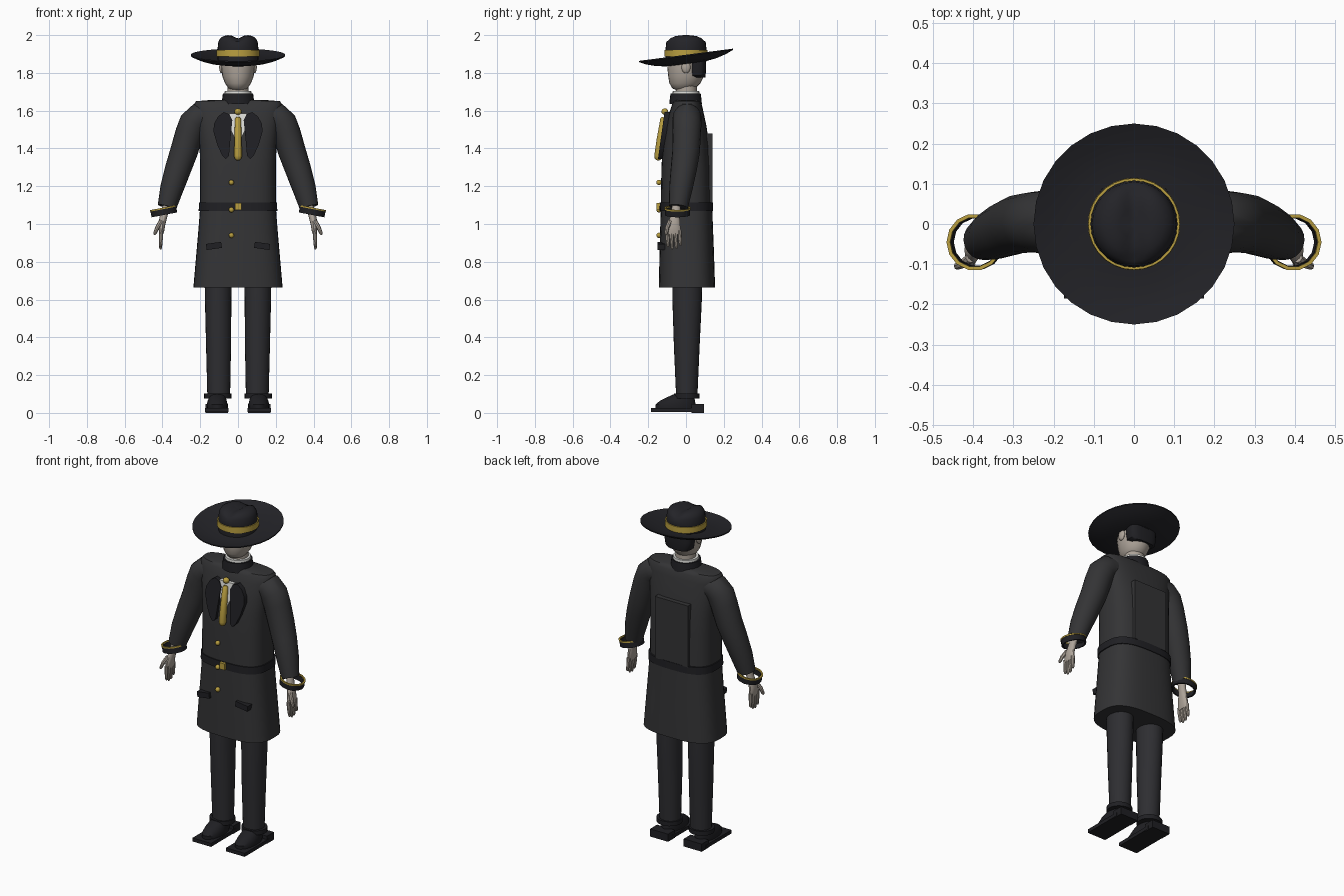
import bpy, bmesh, math
from mathutils import Vector, Matrix

if "Cube" in bpy.data.objects:
    bpy.data.objects.remove(bpy.data.objects["Cube"])

def mat(name, r, g, b):
    m = bpy.data.materials.new(name)
    m.diffuse_color = (r, g, b, 1)
    m.use_nodes = True
    m.node_tree.nodes["Principled BSDF"].inputs["Base Color"].default_value = m.diffuse_color
    return m

COAT = mat("coat_cloth", .034, .034, .036)
DARK = mat("dark_cloth", .014, .014, .017)
HAT = mat("hat_felt", .017, .017, .021)
PANTS = mat("trouser_cloth", .027, .027, .031)
GOLD = mat("gold", .48, .34, .05)
SKIN = mat("skin_tone", .42, .37, .32)
WHITE = mat("shirt_white", .72, .72, .69)

def finish(name, bm, m, mirror=False, angle=35):
    bmesh.ops.recalc_face_normals(bm, faces=bm.faces)
    me = bpy.data.meshes.new(name)
    bm.to_mesh(me)
    bm.free()
    me.materials.append(m)
    ob = bpy.data.objects.new(name, me)
    bpy.context.collection.objects.link(ob)
    bpy.ops.object.select_all(action='DESELECT')
    ob.select_set(True)
    bpy.context.view_layer.objects.active = ob
    bpy.ops.object.shade_smooth_by_angle(angle=math.radians(angle))
    if mirror:
        ob.modifiers.new("mirror", 'MIRROR')
    return ob

def skin(name, rings, m, mirror=False, caps=True, closed=False, angle=35):
    """Bridge a list of equal-length point rings."""
    bm = bmesh.new()
    vs = [[bm.verts.new(p) for p in r] for r in rings]
    n = len(vs[0])
    pairs = list(zip(vs, vs[1:])) + ([(vs[-1], vs[0])] if closed else [])
    for a, b in pairs:
        for i in range(n):
            j = (i + 1) % n
            bm.faces.new((a[i], a[j], b[j], b[i]))
    if caps and not closed:
        bm.faces.new(vs[0])
        bm.faces.new(vs[-1])
    return finish(name, bm, m, mirror, angle)

def oval(cx, cy, z, rx, ry, n=24, e=2.0):
    pts = []
    for i in range(n):
        t = math.tau * i / n
        c, s = math.cos(t), math.sin(t)
        pts.append(Vector((cx + rx * math.copysign(abs(c) ** (2 / e), c),
                           cy + ry * math.copysign(abs(s) ** (2 / e), s), z)))
    return pts

def loft(name, rows, m, n=24, e=2.0, **k):
    return skin(name, [oval(*r, n=n, e=e) for r in rows], m, **k)

def tube(name, rows, m, n=12, **k):
    """Round tube through (x, y, z, radius) points."""
    ps = [Vector(r[:3]) for r in rows]
    rings = []
    for i, p in enumerate(ps):
        d = (ps[min(i + 1, len(ps) - 1)] - ps[max(i - 1, 0)]).normalized()
        u = Vector((0, 1, 0)).cross(d).normalized()
        v = d.cross(u)
        rings.append([p + rows[i][3] * (u * math.cos(math.tau * j / n) + v * math.sin(math.tau * j / n))
                      for j in range(n)])
    return skin(name, rings, m, **k)

def box(name, x, y, z, m, mirror=False, rot=0):
    bm = bmesh.new()
    c = Vector(((x[0] + x[1]) / 2, (y[0] + y[1]) / 2, (z[0] + z[1]) / 2))
    M = (Matrix.Translation(c) @ Matrix.Rotation(rot, 4, 'Y')
         @ Matrix.Diagonal((x[1] - x[0], y[1] - y[0], z[1] - z[0], 1)))
    bmesh.ops.create_cube(bm, size=1, matrix=M)
    return finish(name, bm, m, mirror)

def ball(name, c, r, m, mirror=False):
    bm = bmesh.new()
    bmesh.ops.create_uvsphere(bm, u_segments=14, v_segments=8, radius=1,
                              matrix=Matrix.Translation(c) @ Matrix.Diagonal((*r, 1)))
    return finish(name, bm, m, mirror)

def plate(name, outline, lift, m, mirror=False):
    """Flat panel that follows the slope of the chest."""
    f = lambda x, z, o: Vector((x, -.108 - .14 * (1.59 - z) - lift + o, z))
    return skin(name, [[f(x, z, o) for x, z in outline] for o in (.045, 0)], m, mirror)

# hat: tilted brim with curled edge, creased crown, gold band
def brim_ring(r, top):
    pts = oval(0, 0, 0, r, r, n=28)
    for p in pts:
        p.z = 1.845 + .045 * (r / .25) ** 3 + .13 * p.y + top * (.006 + .03 * (1 - r / .25))
    return pts
skin("hat_brim", [brim_ring(r, 0) for r in (.06, .11, .16, .21, .25)]
     + [brim_ring(r, 1) for r in (.25, .21, .16, .11, .08)], HAT)
crown = loft("hat_crown", [(0, 0, z, r, r) for z, r in
             ((1.86, .108), (1.93, .108), (1.965, .104), (1.985, .093), (1.995, .075),
              (2.0, .055), (2.002, .035), (2.002, .012))], HAT, n=28)
for v in crown.data.vertices:
    if v.co.z > 1.98:
        v.co.z -= .02 * math.exp(-(v.co.x / .028) ** 2)
loft("hat_band", [(0, 0, 1.888, .115, .115), (0, 0, 1.922, .114, .114)], GOLD, n=28)

# head, hair, ears, neck
loft("head", [(0, -.015, 1.708, .03, .035), (0, -.012, 1.718, .05, .06), (0, -.006, 1.745, .069, .082),
              (0, 0, 1.78, .082, .094), (0, 0, 1.83, .089, .099), (0, 0, 1.885, .086, .096)], SKIN)
loft("hair", [(0, .072, 1.775, .066, .03), (0, .06, 1.785, .083, .044), (0, .058, 1.83, .09, .048),
              (0, .058, 1.885, .088, .046)], DARK, e=3)
ball("ear", (.088, 0, 1.83), (.012, .024, .032), SKIN, True)
loft("neck", [(0, .002, 1.65, .058, .058), (0, .002, 1.75, .055, .055)], SKIN)
loft("shirt_collar", [(0, 0, 1.66, .074, .074), (0, 0, 1.704, .07, .07)], WHITE)
loft("coat_collar", [(0, -.002, 1.635, .09, .086), (0, -.002, 1.66, .084, .084),
                     (0, -.002, 1.69, .08, .08)], DARK)

# coat
loft("coat_torso", [(0, 0, 1.08, .201, .134), (0, 0, 1.3, .2, .13), (0, 0, 1.42, .204, .123),
                    (0, 0, 1.52, .215, .108), (0, .003, 1.6, .228, .088), (0, .005, 1.635, .232, .078),
                    (0, .005, 1.65, .222, .068), (0, .005, 1.656, .15, .055)], COAT, n=36, e=2.9)
loft("coat_skirt", [(0, .003, 1.1, .2, .136), (0, .003, 1.0, .207, .139), (0, .004, .85, .22, .144),
                    (0, .005, .665, .236, .149)], COAT, n=36, e=2.9)
loft("belt", [(0, .002, 1.07, .208, .142), (0, .002, 1.113, .207, .141)], DARK, n=36, e=2.9)
box("back_panel", (-.11, .11), (.08, .14), (1.11, 1.48), COAT)
box("pocket_flap", (.087, .168), (-.15, -.11), (.868, .9), DARK, True, math.radians(8))

# front details
plate("lapel", [(.03, 1.55), (.045, 1.58), (.075, 1.592), (.105, 1.57), (.127, 1.53), (.13, 1.49),
                (.11, 1.42), (.085, 1.365), (.065, 1.345), (.048, 1.36), (.04, 1.45)], .006, DARK, True)
plate("shirt_front", [(-.045, 1.585), (.045, 1.585), (.045, 1.51), (0, 1.42), (-.045, 1.51)], .001, WHITE)
tube("necktie", [(0, -.118, 1.565, .01), (0, -.12, 1.555, .016), (0, -.136, 1.45, .019),
                 (0, -.147, 1.36, .021), (0, -.149, 1.345, .017), (0, -.15, 1.337, .008)], GOLD)
ball("brooch", (0, -.112, 1.595), (.019, .018, .017), GOLD)
for z in (1.22, 1.075, .94):
    ball("coat_button", (-.035, -.143, z), (.014, .014, .014), GOLD)
box("belt_buckle", (-.016, .018), (-.155, -.13), (1.074, 1.112), GOLD)

# sleeves and open cuffs
tube("sleeve", [(.15, .006, 1.572, .07), (.205, .006, 1.565, .076), (.235, .005, 1.535, .077),
                (.257, .004, 1.48, .075), (.287, 0, 1.38, .073), (.318, -.012, 1.29, .069),
                (.35, -.027, 1.19, .062), (.376, -.04, 1.09, .05)], COAT, n=20, mirror=True)
CUFF = Matrix.Translation((.393, -.045, 1.066)) @ Matrix.Rotation(math.radians(11), 4, 'Y')
def cuff(name, ro, ri, z0, z1, m):
    skin(name, [[CUFF @ p for p in oval(0, 0, z, r, r, n=14)]
                for r, z in ((ri, z0), (ro, z0), (ro, z1), (ri, z1))], m, mirror=True, closed=True)
cuff("sleeve_cuff", .069, .06, -.018, .014, DARK)
cuff("cuff_trim", .071, .062, .013, .021, GOLD)

# hands
loft("palm", [(.38, -.05, 1.1, .02, .024), (.394, -.058, 1.04, .02, .025), (.403, -.065, 1.0, .019, .034),
              (.405, -.067, .96, .014, .042), (.406, -.067, .945, .01, .038)], SKIN, n=14, mirror=True)
for i, tip in enumerate((.878, .866, .87, .886)):
    y = -.1 + i * .022
    tube("finger", [(.406, y, .965, .011), (.408, y + .002, .92, .01), (.41, y + .005, tip + .008, .008),
                    (.41, y + .005, tip, .004)], SKIN, n=8, mirror=True)
tube("thumb", [(.408, -.085, 1.015, .012), (.428, -.1, .98, .011), (.44, -.105, .95, .009),
               (.442, -.106, .942, .004)], SKIN, n=8, mirror=True)

# trousers and shoes
loft("trouser_leg", [(.105, .006, .72, .072, .079), (.105, .006, .6, .07, .078), (.103, .004, .35, .066, .068),
                     (.102, .004, .08, .06, .056)], PANTS, mirror=True)
loft("trouser_cuff", [(.107, .004, .076, .072, .068), (.107, .004, .102, .072, .068)], DARK, mirror=True)
loft("shoe_upper", [(.11, -.055, .02, .052, .105), (.11, -.055, .045, .055, .106), (.11, -.045, .065, .05, .092),
                    (.109, -.025, .085, .044, .07), (.108, -.005, .105, .038, .045)], DARK, mirror=True)
box("shoe_sole", (.05, .174), (-.185, .06), (.004, .025), DARK, True)
box("shoe_heel", (.052, .172), (.03, .096), (0, .046), DARK, True)
